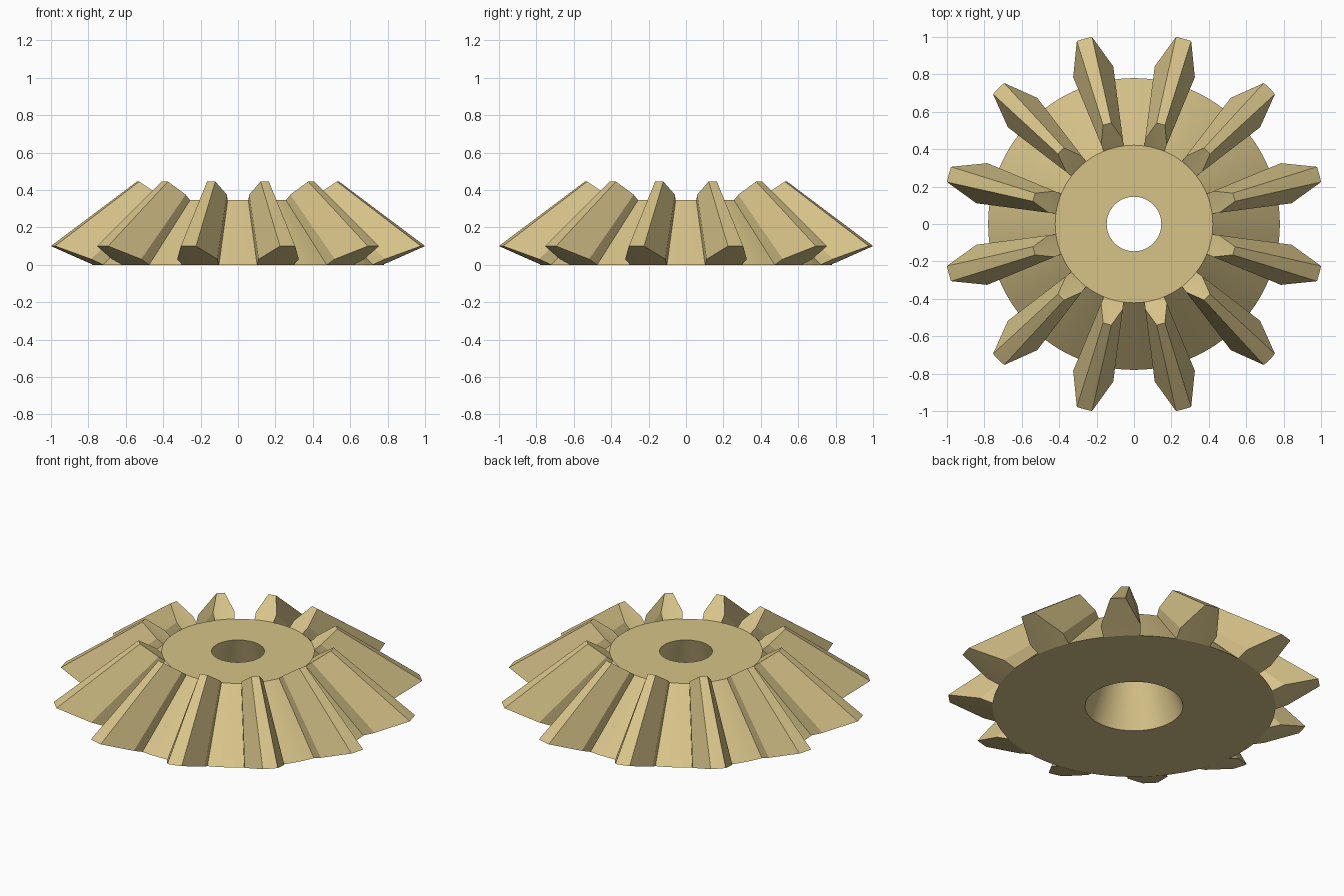
import bpy, bmesh, math

cube = bpy.data.objects.get("Cube")
if cube:
    bpy.data.objects.remove(cube)

TEETH = 12
COLS = 4                      # facets across each tooth and each gap
PITCH = 2 * math.pi / TEETH
HEIGHT, TAPER = 0.345, 0.54   # upper end is the lower profile, shrunk and raised
BORE, ROOT = 0.27, 0.78
# tooth rows above the root: radius, height, half angle in degrees
TOOTH_ROWS = [(0.85, 0.03, 7.5), (1.025, 0.1, 2.35)]

brass = bpy.data.materials.new("pale brass")
brass.use_nodes = True
colour = (0.68, 0.55, 0.25, 1)
brass.diffuse_color = colour
brass.node_tree.nodes["Principled BSDF"].inputs["Base Color"].default_value = colour

bm = bmesh.new()


def pair(radius, z, angle):
    """Matching vertices on the lower and upper end."""
    c, s = math.cos(angle), math.sin(angle)
    return [bm.verts.new((radius * k * c, radius * k * s, z + dz))
            for k, dz in ((1, 0), (TAPER, HEIGHT))]


def caps(a, b, c, d):
    """Quad on both ends between four vertex pairs."""
    for i in (0, 1):
        bm.faces.new((a[i], b[i], c[i], d[i]))


def wall(a, b):
    """Quad joining the lower end to the upper end."""
    bm.faces.new((a[0], b[0], b[1], a[1]))


# Bore and root rings: half of each pitch is tooth, half is gap
count = TEETH * COLS * 2
angles = [PITCH / 4 + i * PITCH / (2 * COLS) for i in range(count)]
bore = [pair(BORE, 0, a) for a in angles]
root = [pair(ROOT, 0, a) for a in angles]
for i in range(count):
    j = (i + 1) % count
    caps(bore[i], bore[j], root[j], root[i])
    wall(bore[i], bore[j])
    if (i // COLS) % 2:
        wall(root[i], root[j])

# Teeth: rows growing out of the root, closed by flanks and a tip land
for t in range(TEETH):
    middle = (t + 0.5) * PITCH
    start = t * COLS * 2
    below = root[start:start + COLS + 1]
    for radius, z, half in TOOTH_ROWS:
        half = math.radians(half)
        row = [pair(radius, z, middle + half * (2 * k / COLS - 1))
               for k in range(COLS + 1)]
        for k in range(COLS):
            caps(below[k], below[k + 1], row[k + 1], row[k])
        for end in (0, COLS):
            wall(below[end], row[end])
        below = row
    for k in range(COLS):
        wall(below[k], below[k + 1])

bmesh.ops.recalc_face_normals(bm, faces=bm.faces)
mesh = bpy.data.meshes.new("bevel_gear")
bm.to_mesh(mesh)
bm.free()
mesh.materials.append(brass)
gear = bpy.data.objects.new("bevel_gear", mesh)
bpy.context.collection.objects.link(gear)

bpy.ops.object.select_all(action="DESELECT")
gear.select_set(True)
bpy.context.view_layer.objects.active = gear
bpy.ops.object.shade_smooth_by_angle(angle=math.radians(20))
